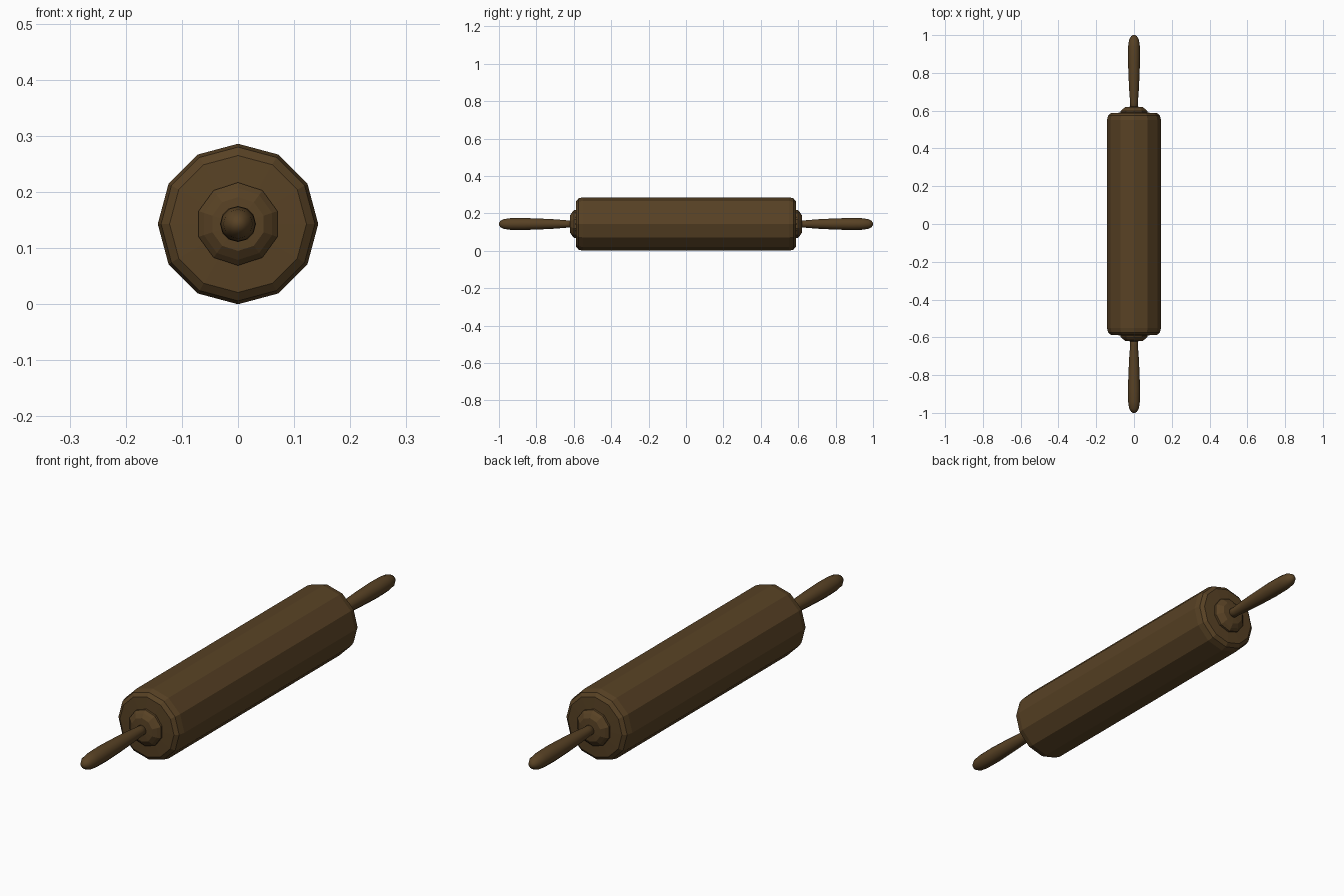
import bpy, bmesh, math

if "Cube" in bpy.data.objects:
    bpy.data.objects.remove(bpy.data.objects["Cube"])

AXIS_Z = 0.143

wood = bpy.data.materials.new("dark brown wood")
wood.diffuse_color = (0.098, 0.054, 0.018, 1)
wood.use_nodes = True
wood.node_tree.nodes["Principled BSDF"].inputs["Base Color"].default_value = wood.diffuse_color


def lathe(name, profile, sides, side=1, turn=0.0):
    """Turn (y, radius) points around the pin's long axis, closing both ends."""
    bm = bmesh.new()
    rings = []
    for y, r in profile:
        rings.append([bm.verts.new((r * math.cos(turn + 2 * math.pi * i / sides), side * y,
                                    AXIS_Z + r * math.sin(turn + 2 * math.pi * i / sides)))
                      for i in range(sides)])
    for a, b in zip(rings, rings[1:]):
        for i in range(sides):
            j = (i + 1) % sides
            bm.faces.new((a[i], a[j], b[j], b[i]))
    bm.faces.new(rings[0])
    bm.faces.new(rings[-1])
    bmesh.ops.recalc_face_normals(bm, faces=bm.faces)
    mesh = bpy.data.meshes.new(name)
    bm.to_mesh(mesh)
    bm.free()
    mesh.materials.append(wood)
    ob = bpy.data.objects.new(name, mesh)
    bpy.context.collection.objects.link(ob)
    return ob


# Main roller with chamfered ends
half = [(0.55, 0.143), (0.575, 0.137), (0.587, 0.122), (0.59, 0.06)]
lathe("roller", [(-y, r) for y, r in reversed(half)] + half, 12)

# Collar and handle at each end
collar = [(0.58, 0.074), (0.598, 0.074), (0.608, 0.064), (0.619, 0.048), (0.621, 0.02)]
handle = [(0.60, 0.02), (0.64, 0.02), (0.70, 0.025), (0.78, 0.029), (0.87, 0.032),
          (0.94, 0.031), (0.975, 0.026), (0.993, 0.016), (1.0, 0.006)]
for label, s in (("front", -1), ("back", 1)):
    lathe(label + "_collar", collar, 10, s, math.pi / 10)
    grip = lathe(label + "_handle", handle, 12, s)
    for p in grip.data.polygons:
        p.use_smooth = True
